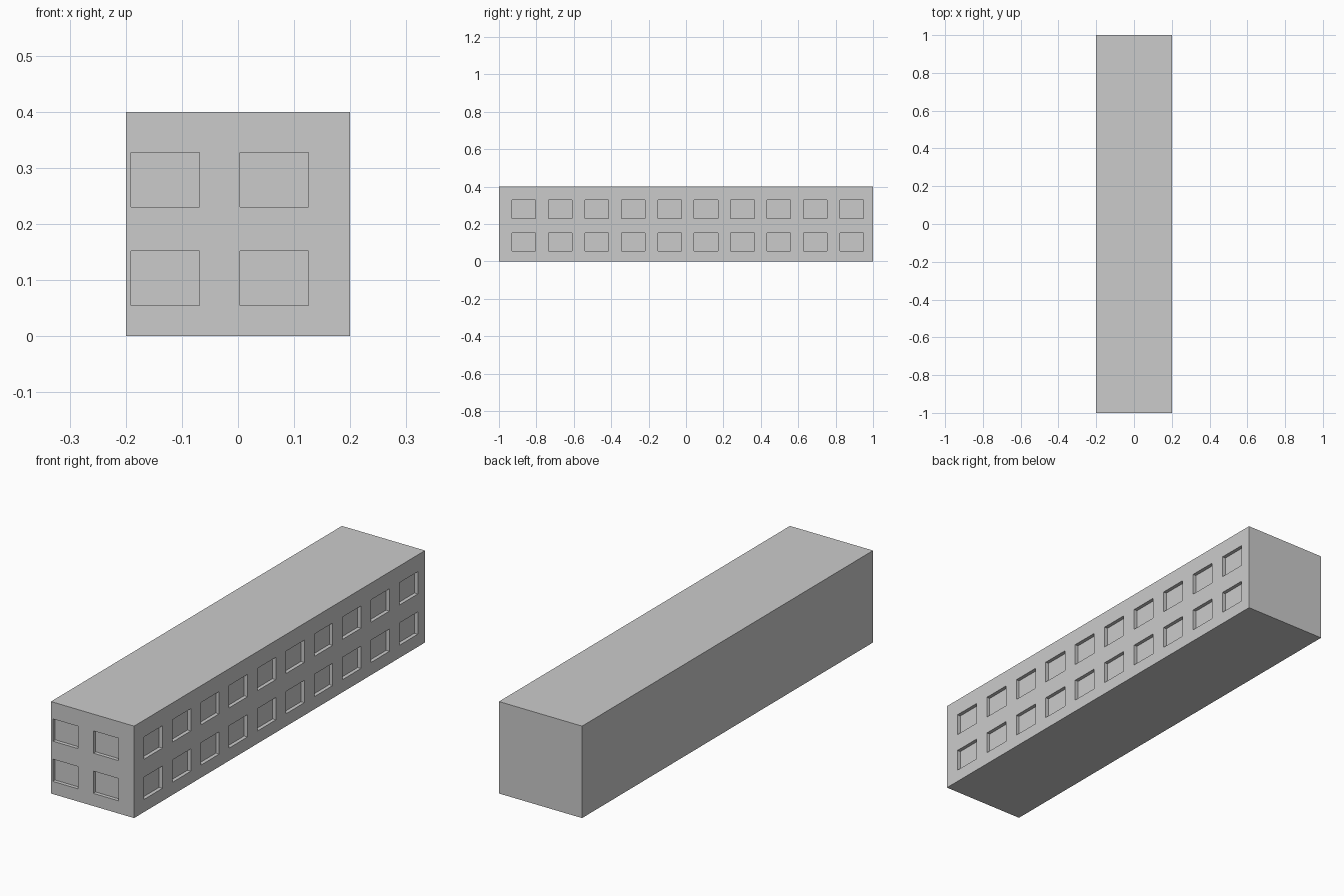
import bpy, bmesh
from mathutils import Matrix, Vector

if "Cube" in bpy.data.objects:
    bpy.data.objects.remove(bpy.data.objects["Cube"])

DEPTH = 0.016          # window recess
W, H = 0.122, 0.097    # window opening
PITCH = 0.195
ROWS = (0.1035, 0.2785)


def add_box(bm, centre, size):
    m = Matrix.Translation(centre) @ Matrix.Diagonal(Vector((*size, 1)))
    bmesh.ops.create_cube(bm, size=1, matrix=m)


def make_object(name, bm):
    mesh = bpy.data.meshes.new(name)
    bm.to_mesh(mesh)
    bm.free()
    ob = bpy.data.objects.new(name, mesh)
    bpy.context.collection.objects.link(ob)
    return ob


# Main block
bm = bmesh.new()
add_box(bm, (0, 0, 0.2), (0.4, 2, 0.4))
building = make_object("building_block", bm)

# Window cutters: two rows on the right side and on the front
bm = bmesh.new()
for z in ROWS:
    for i in range(10):
        add_box(bm, (0.2, -0.868 + i * PITCH, z), (2 * DEPTH, W + 0.004, H))
    for i in range(2):
        add_box(bm, (-0.13 + i * PITCH, -1, z), (W, 2 * DEPTH, H))
cutter = make_object("window_cutter", bm)
cutter.hide_render = True

# Carve the windows and drop the cutter
cut = building.modifiers.new("windows", 'BOOLEAN')
cut.operation = 'DIFFERENCE'
cut.solver = 'EXACT'
cut.object = cutter
bpy.context.view_layer.objects.active = building
building.select_set(True)
bpy.ops.object.modifier_apply(modifier=cut.name)
bpy.data.objects.remove(cutter)
